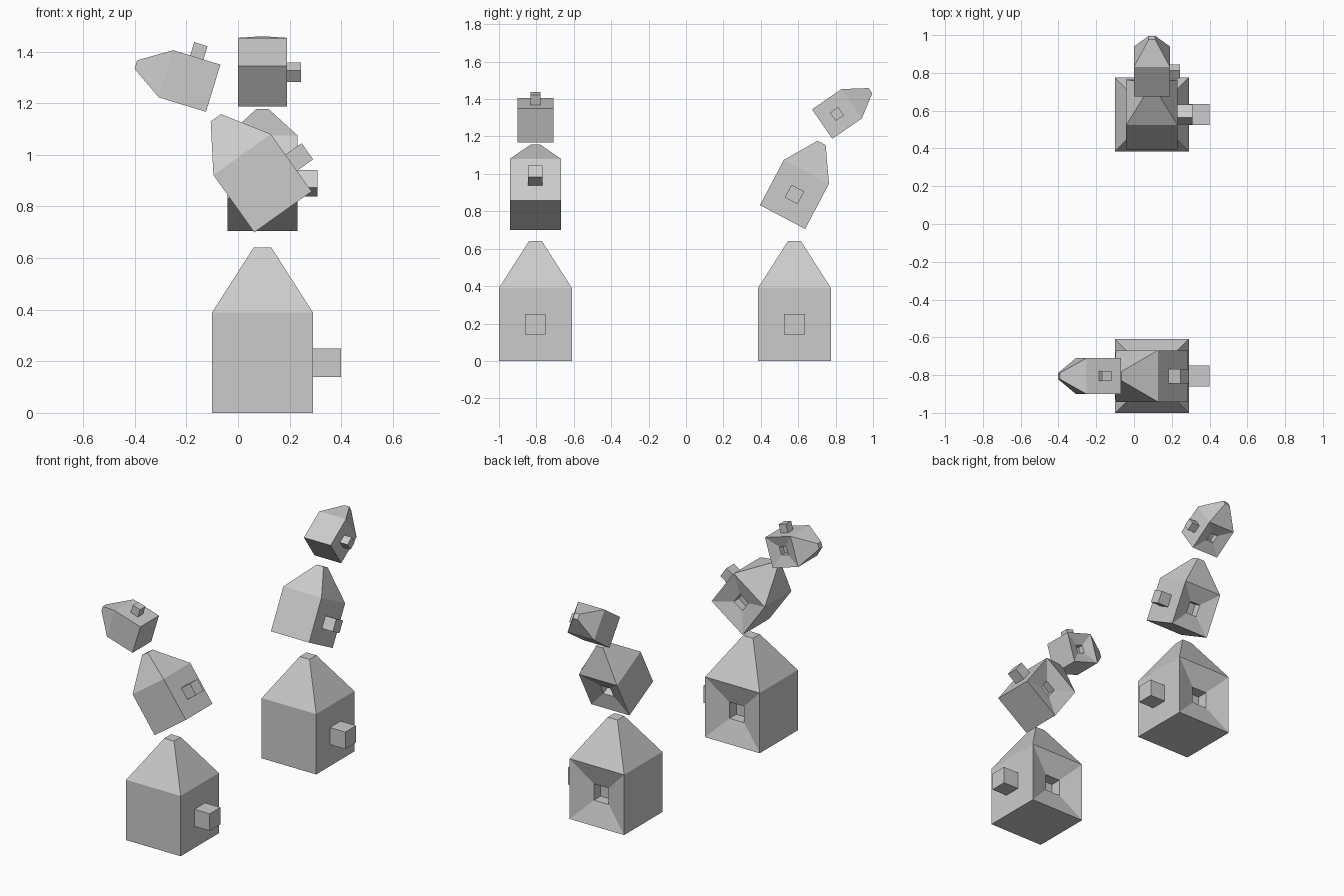
import bpy, bmesh
from math import radians
from mathutils import Matrix, Vector

if "Cube" in bpy.data.objects:
    bpy.data.objects.remove(bpy.data.objects["Cube"])

SIZE = 0.39      # edge of the largest block
STEP = 0.695     # distance between block centres at full scale
SHRINK = 0.7     # each block is this much smaller than the one below


def face_towards(bm, direction):
    """The face lying furthest out along a direction."""
    d = Vector(direction)
    return max(bm.faces, key=lambda f: f.calc_center_median().dot(d))


def inset(bm, face, width, depth=0.0):
    bmesh.ops.inset_individual(bm, faces=[face], thickness=width, use_even_offset=True)
    bmesh.ops.translate(bm, verts=face.verts, vec=face.normal * depth)
    return face


def extrude(bm, face, vec):
    return bmesh.ops.extrude_discrete_faces(bm, faces=[face])["faces"][0], Vector(vec)


def push(bm, face, vec, scale=1.0):
    new, vec = extrude(bm, face, vec)
    centre = new.calc_center_median()
    for v in new.verts:
        v.co = centre + (v.co - centre) * scale + vec
    return new


def block_mesh():
    bm = bmesh.new()
    bmesh.ops.create_cube(bm, size=SIZE)
    bm.normal_update()
    top, side, back = (face_towards(bm, d) for d in ((0, 0, 1), (1, 0, 0), (0, 1, 0)))
    # tapered roof
    push(bm, top, (0, 0, 0.25), 0.07 / SIZE)
    # square peg on the right side
    push(bm, inset(bm, side, 0.14), (0.11, 0, 0))
    # sloped recess with a square hole at the back
    push(bm, inset(bm, back, 0.142, -0.045), (0, -0.07, 0))
    bm.normal_update()
    mesh = bpy.data.meshes.new("block")
    bm.to_mesh(mesh)
    bm.free()
    return mesh


def stack(name, mesh, y, axis, angles):
    """Chain of shrinking blocks, each placed along the one below's up axis."""
    pos, up, scale = Vector((0.095, y, SIZE / 2)), Vector((0, 0, 1)), 1.0
    for part, angle in zip(("base", "middle", "tip"), angles):
        rot = Matrix.Rotation(radians(-angle), 4, axis)
        obj = bpy.data.objects.new(f"{name}_{part}_block", mesh)
        obj.matrix_world = Matrix.Translation(pos) @ rot @ Matrix.Scale(scale, 4)
        bpy.context.collection.objects.link(obj)
        up = rot.to_3x3() @ Vector((0, 0, 1))
        pos = pos + up * STEP * scale
        scale *= SHRINK


block = block_mesh()
stack("front", block, -0.805, "Y", (0, 35.5, 73))   # leans to the left
stack("back", block, 0.58, "X", (0, 27.8, 55.3))    # leans to the back
